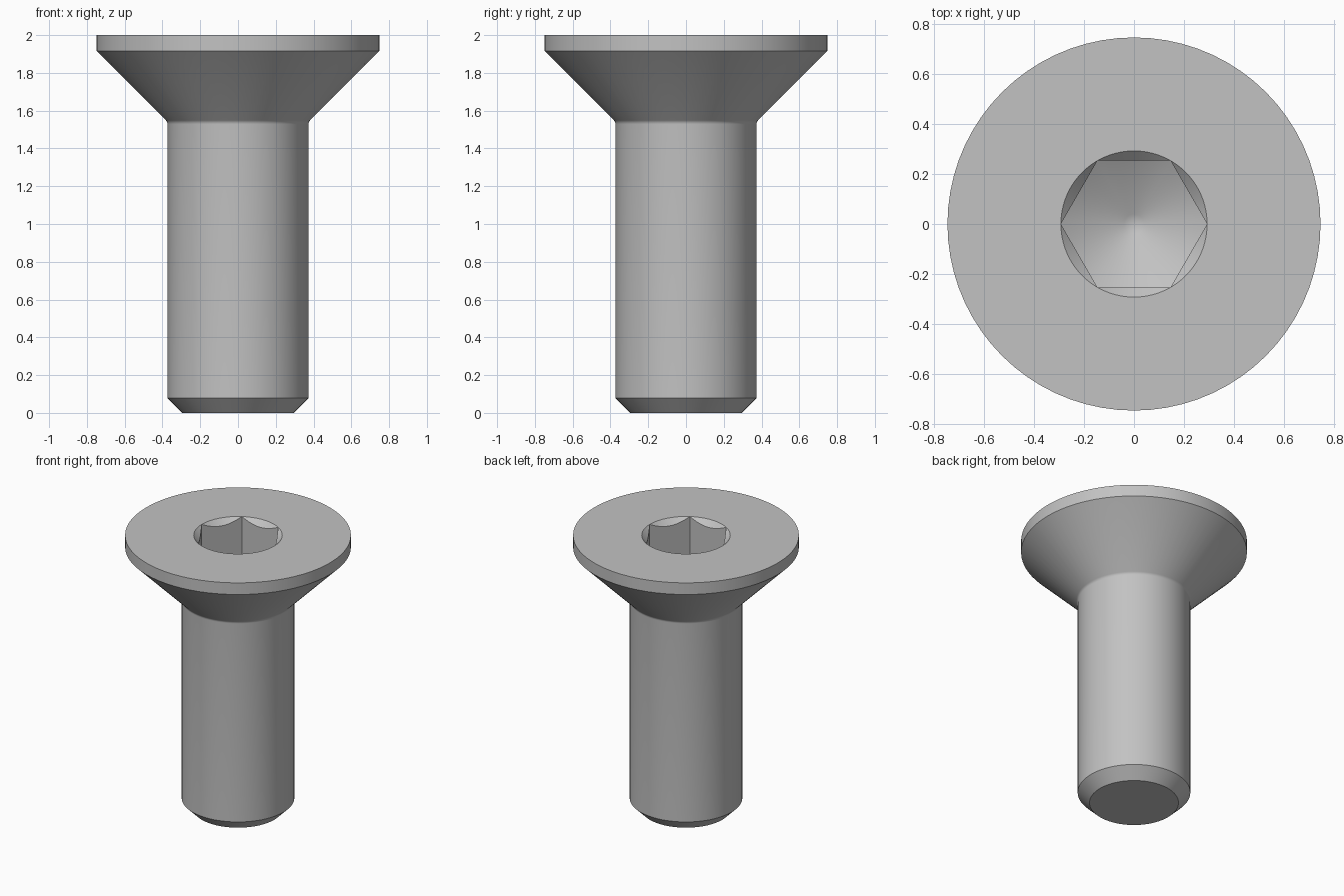
import bpy, bmesh
from math import cos, sin, tan, pi, radians

cube = bpy.data.objects.get("Cube")
if cube:
    bpy.data.objects.remove(cube, do_unlink=True)

SEGMENTS = 72
SHANK_R, HEAD_R, TOP = 0.373, 0.748, 2.0
APOTHEM = 0.254
SOCKET_R = APOTHEM / cos(pi / 6)
FLOOR_Z = 1.71
DRILL = tan(radians(30))


def hex_radius(a):
    # Distance from the axis to the hexagon wall, corners on the x axis
    return APOTHEM / cos(a % (pi / 3) - pi / 6)


def circle(r, z):
    return lambda a: (r, z)


def chamfer_edge(a):
    # Where the 45 degree lead-in cone meets the hexagon wall
    r = hex_radius(a)
    return r, TOP - (SOCKET_R - r)


def floor_edge(a):
    # Where the drilled cone meets the hexagon wall
    r = hex_radius(a)
    return r, FLOOR_Z - (SOCKET_R - r) * DRILL


# Small fillet between shank and countersunk head
FILLET = 0.03
fillet_z = 1.54 - FILLET * tan(pi / 8)
fillet = [circle(SHANK_R + FILLET * (1 - cos(t * pi / 16)),
                 fillet_z + FILLET * sin(t * pi / 16)) for t in range(5)]

# Rings from the tip, up the outside, over the head and down the socket
tip_z = FLOOR_Z - (SOCKET_R - 0.04) * DRILL
rings = [circle(0.295, 0), circle(SHANK_R, 0.078), *fillet,
         circle(HEAD_R, 1.915), circle(HEAD_R, TOP), circle(SOCKET_R, TOP),
         chamfer_edge, floor_edge, circle(0.04, tip_z)]

bm = bmesh.new()
loops = []
for ring in rings:
    loop = []
    for i in range(SEGMENTS):
        a = 2 * pi * i / SEGMENTS
        r, z = ring(a + 1e-9)
        loop.append(bm.verts.new((r * cos(a), r * sin(a), z)))
    loops.append(loop)
for low, high in zip(loops, loops[1:]):
    for i in range(SEGMENTS):
        j = (i + 1) % SEGMENTS
        bm.faces.new((low[i], low[j], high[j], high[i]))

# Flat end of the shank and shallow point of the socket
bm.faces.new(loops[0][::-1])
point = bm.verts.new((0, 0, tip_z - 0.008))
for i in range(SEGMENTS):
    bm.faces.new((loops[-1][i], loops[-1][(i + 1) % SEGMENTS], point))
bmesh.ops.remove_doubles(bm, verts=bm.verts, dist=1e-5)
bmesh.ops.recalc_face_normals(bm, faces=bm.faces)

mesh = bpy.data.meshes.new("countersunk_screw")
bm.to_mesh(mesh)
bm.free()
screw = bpy.data.objects.new("countersunk_screw", mesh)
bpy.context.collection.objects.link(screw)

# Plain steel grey
steel = bpy.data.materials.new("steel_grey")
steel.use_nodes = True
grey = (0.54, 0.54, 0.54, 1)
steel.diffuse_color = grey
steel.node_tree.nodes["Principled BSDF"].inputs["Base Color"].default_value = grey
mesh.materials.append(steel)

bpy.ops.object.select_all(action='DESELECT')
screw.select_set(True)
bpy.context.view_layer.objects.active = screw
bpy.ops.object.shade_smooth_by_angle(angle=radians(30))
